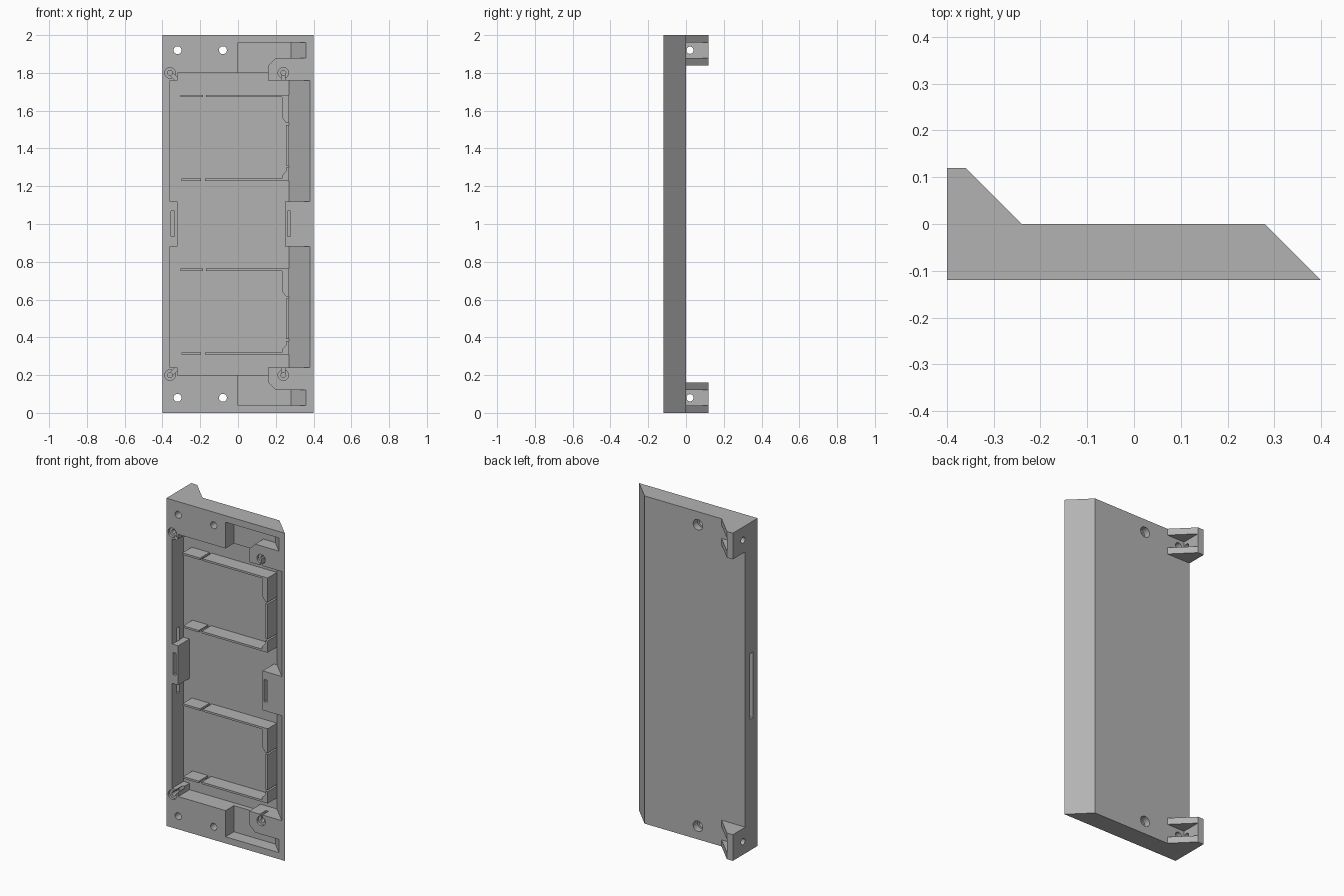
import bpy, bmesh, math
from mathutils import Vector

if "Cube" in bpy.data.objects:
    bpy.data.objects.remove(bpy.data.objects["Cube"], do_unlink=True)

grey = bpy.data.materials.new("plain_grey")
grey.use_nodes = True
colour = (0.45, 0.45, 0.45, 1)
grey.diffuse_color = colour
grey.node_tree.nodes["Principled BSDF"].inputs["Base Color"].default_value = colour


def prism(name, pts, lo, hi, axis="z"):
    """Extrude a 2D outline: (x, y) along z, (x, z) along y or (y, z) along x."""
    place = {"z": lambda a, b, c: (a, b, c),
             "y": lambda a, b, c: (a, c, b),
             "x": lambda a, b, c: (c, a, b)}[axis]
    step = Vector(place(0, 0, hi - lo))
    bm = bmesh.new()
    face = bm.faces.new([bm.verts.new(place(a, b, lo)) for a, b in pts])
    out = bmesh.ops.extrude_face_region(bm, geom=[face])
    moved = [v for v in out["geom"] if isinstance(v, bmesh.types.BMVert)]
    bmesh.ops.translate(bm, verts=moved, vec=step)
    bmesh.ops.recalc_face_normals(bm, faces=bm.faces)
    mesh = bpy.data.meshes.new(name)
    bm.to_mesh(mesh)
    bm.free()
    mesh.materials.append(grey)
    ob = bpy.data.objects.new(name, mesh)
    bpy.context.collection.objects.link(ob)
    return ob


def rect(a0, a1, b0, b1):
    return [(a0, b0), (a1, b0), (a1, b1), (a0, b1)]


def circle(a, b, r, n=24):
    return [(a + r * math.cos(math.tau * i / n), b + r * math.sin(math.tau * i / n))
            for i in range(n)]


def bar(a0, b0, a1, b1, w):
    """Outline of a straight slot between two points."""
    d = Vector((a1 - a0, b1 - b0)).normalized() * w
    return [(a0 - d.y, b0 + d.x), (a1 - d.y, b1 + d.x),
            (a1 + d.y, b1 - d.x), (a0 + d.y, b0 - d.x)]


# Body with the hook profile along its whole height
body = prism("tray_body", [(-.4, -.12), (.4, -.12), (.28, 0),
                           (-.24, 0), (-.36, .12), (-.4, .12)], 0, 2)


def cut(pts, lo, hi, axis="z"):
    cutter = prism("cutter", pts, lo, hi, axis)
    cutter.hide_render = True
    mod = body.modifiers.new("cut", "BOOLEAN")
    mod.operation = "DIFFERENCE"
    mod.solver = "EXACT"
    mod.object = cutter
    bpy.context.view_layer.objects.active = body
    bpy.ops.object.modifier_apply(modifier=mod.name)
    bpy.data.objects.remove(cutter, do_unlink=True)


def cut_both(pts, lo, hi, axis="z"):
    """Cut at the top and again mirrored at the bottom."""
    cut(pts, lo, hi, axis)
    if axis == "z":
        cut(pts, 2 - hi, 2 - lo, axis)
    else:
        cut([(a, 2 - b) for a, b in pts], lo, hi, axis)


FRONT, FLOOR = -.14, -.01

# Leave hooks only at the ends, each hollowed to a plate and two ribs
cut(rect(-.5, -.24, 0, .2), .16, 1.84)
cut_both(rect(-.36, -.2, 0, .2), 1.88, 1.96)
cut_both(circle(.021, 1.92, .019), -.5, -.3, "x")

# Main cavity with a sloped side, leaving a tab on each side at mid height
cut_both([(-.36, FRONT), (.4, FRONT), (.27, FLOOR), (-.36, FLOOR)], 1.12, 1.76)
cut(rect(-.32, .16, FRONT, FLOOR), .2, 1.8)
cut(rect(-.32, .25, FRONT, FLOOR), .85, 1.15)

# Shallow end pockets around the chamfered screw corner
cut_both([(0, FRONT), (.38, FRONT), (.28, -.04), (0, -.04)], 1.88, 1.96)
cut_both([(0, 1.78), (.16, 1.78), (.16, 1.84), (.2, 1.88), (.2, 1.92), (0, 1.92)],
         FRONT, -.04, "y")

# Mounting holes, one of each pair counterbored from the back
for x in (-.32, -.08):
    cut_both(circle(x, 1.92, .021), FRONT, .05, "y")
cut_both(circle(-.08, 1.92, .032), -.04, .05, "y")

# Corner screw seats with a narrow slot into the cavity
for x, end in ((-.36, -.31), (.24, .24)):
    cut_both(circle(x, 1.8, .028), FRONT, -.105, "y")
    cut_both(circle(x, 1.8, .013), FRONT, -.04, "y")
    cut_both(bar(x, 1.8, end, 1.75, .009), FRONT, -.06, "y")

# Slots in the tabs and in the side wall
for x in (-.345, .27):
    cut(rect(x - .009, x + .009, .935, 1.07), FRONT, -.045, "y")
cut(rect(-.075, -.048, .8, 1.2), -.5, -.358, "x")

# Two sets of compartment ribs standing on the cavity floor
TIP, ROOT = -.1, -.005
for set_name, dz in (("upper", 0), ("lower", -.92)):
    def rib(name, pts):
        prism(set_name + "_" + name, [(a, b + dz) for a, b in pts], TIP, ROOT, "y")

    rib("short_rib_top", rect(-.305, -.185, 1.672, 1.684))
    rib("short_rib_bottom", rect(-.3, -.195, 1.228, 1.24))
    rib("corner_rib_top", [(-.17, 1.672), (.232, 1.672), (.232, 1.565), (.255, 1.535),
                           (.27, 1.535), (.27, 1.684), (-.17, 1.684)])
    rib("corner_rib_bottom", [(-.175, 1.24), (.232, 1.24), (.232, 1.255), (.255, 1.28),
                              (.255, 1.3), (.27, 1.3), (.27, 1.228), (-.175, 1.228)])
    rib("end_wall", rect(.255, .27, 1.31, 1.525))
